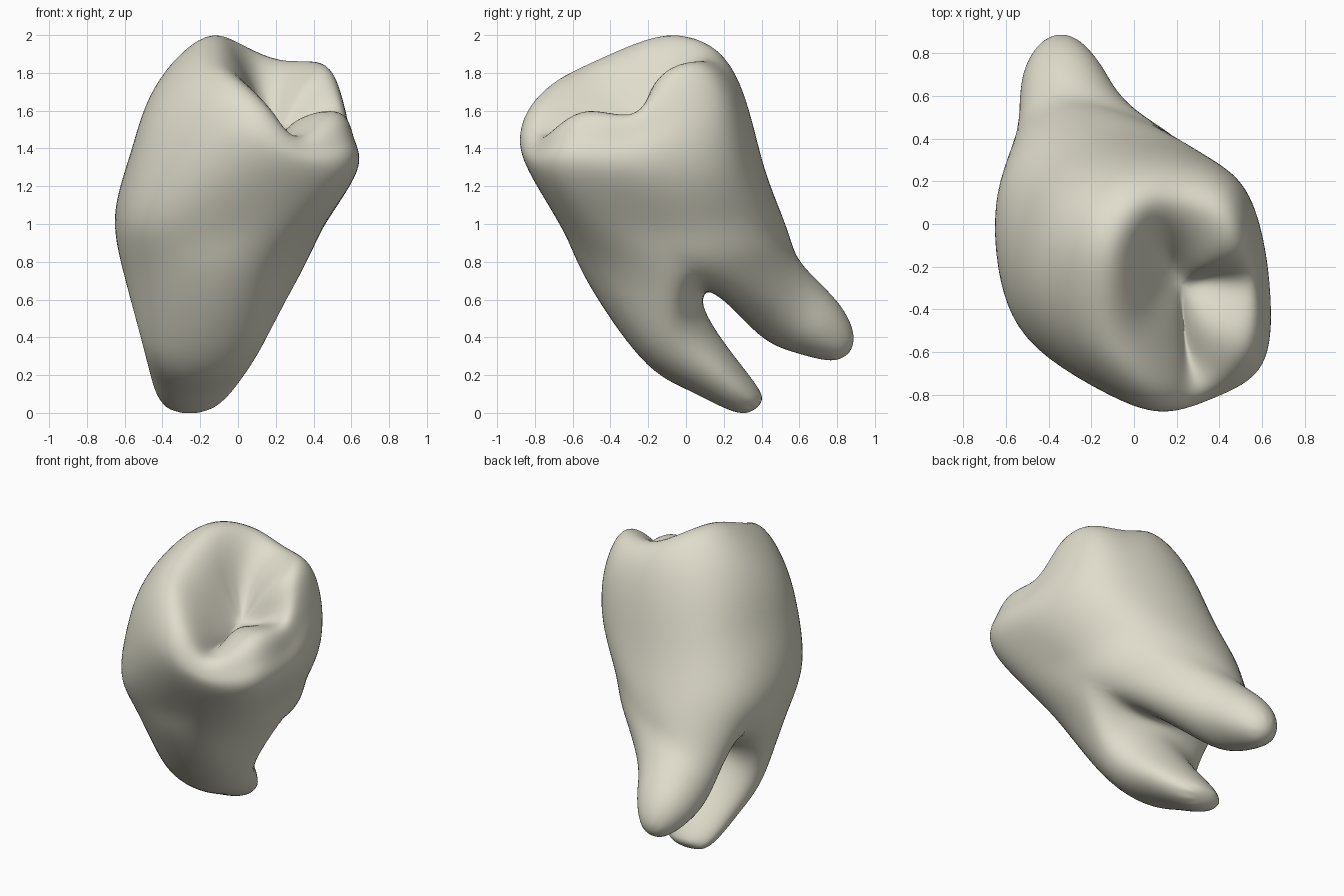
import bpy, bmesh, math
from mathutils import Vector

# Twelve-point rings, counter-clockwise seen from above, starting on the +x side
basin = [(.40,-.28,1.54),(.39,-.20,1.68),(.32,-.15,1.73),(.21,-.11,1.68),(.12,-.11,1.70),(.07,-.17,1.73),
         (.06,-.27,1.72),(.08,-.40,1.68),(.15,-.50,1.60),(.22,-.57,1.50),(.26,-.58,1.46),(.33,-.46,1.57)]
cusp_rim = [(.55,-.28,1.57),(.51,-.12,1.77),(.42,.05,1.86),(.22,.09,1.87),(.05,.08,1.94),(-.08,-.07,2.0),
            (-.13,-.25,1.97),(-.12,-.50,1.86),(.00,-.68,1.76),(.18,-.79,1.60),(.33,-.75,1.45),(.52,-.57,1.60)]
shoulder = [(.60,-.30,1.45),(.57,-.02,1.56),(.47,.19,1.65),(.25,.27,1.70),(-.02,.27,1.77),(-.28,.13,1.82),
            (-.42,-.15,1.76),(-.39,-.48,1.65),(-.16,-.74,1.58),(.10,-.88,1.48),(.36,-.81,1.37),(.585,-.63,1.45)]
bulge = [(.635,-.36,1.28),(.59,-.05,1.27),(.48,.21,1.30),(.25,.35,1.33),(-.08,.39,1.38),(-.40,.27,1.42),
         (-.54,-.08,1.44),(-.52,-.44,1.34),(-.28,-.71,1.29),(.08,-.82,1.26),(.38,-.77,1.24),(.585,-.65,1.27)]
neck = [(.44,-.22,.98),(.44,.03,.99),(.36,.25,1.04),(.17,.42,1.09),(-.15,.47,1.14),(-.46,.38,1.15),
        (-.63,.08,1.14),(-.61,-.33,1.04),(-.42,-.58,.98),(-.05,-.64,.96),(.22,-.60,.94),(.39,-.44,.95)]
root_trunk = [(.31,.05,.75),(.30,.24,.81),(.18,.42,.87),(-.03,.515,.92),(-.28,.55,.93),(-.50,.45,.92),
              (-.595,.20,.84),(-.60,-.14,.78),(-.47,-.39,.73),(-.16,-.53,.71),(.12,-.45,.68),(.28,-.20,.69)]

bm = bmesh.new()


def add(points):
    return [bm.verts.new(p) for p in points]


def bridge(a, b):
    for i in range(len(a)):
        j = (i + 1) % len(a)
        bm.faces.new((a[i], a[j], b[j], b[i]))


def cap(loop, point):
    v = bm.verts.new(point)
    for i in range(len(loop)):
        bm.faces.new((loop[i], loop[(i + 1) % len(loop)], v))


def root(loop, turn, normal, sections, tip):
    """Continue an eight-point loop down through elliptical sections to a tip."""
    n = Vector(normal).normalized()
    for x, y, z, a, b in sections:
        pts = []
        for deg in (-32, 12, 52, 90, 128, 168, 212, 270):
            t = math.radians(deg + turn)
            pts.append(Vector((x + a * math.cos(t), y, z)) + n * b * math.sin(t))
        nxt = add(pts)
        bridge(loop, nxt)
        loop = nxt
    cap(loop, tip)


# Crown and trunk
rings = [add(r) for r in (basin, cusp_rim, shoulder, bulge, neck, root_trunk)]
for a, b in zip(rings, rings[1:]):
    bridge(a, b)
cap(rings[0], (.22, -.28, 1.50))

# Two roots divided at the furcation
fork = bm.verts.new((-.15, .17, .62))
e = rings[-1]
root(e[0:7] + [fork], 0, (0, .62, .78),
     [(-.27, .51, .585, .265, .215), (-.325, .69, .455, .195, .175), (-.34, .815, .36, .11, .105)],
     (-.34, .865, .32))
root(e[6:] + [e[0], fork], 180, (0, .75, .66),
     [(-.18, -.07, .43, .34, .22), (-.215, .13, .22, .25, .15), (-.25, .32, .065, .155, .09)],
     (-.26, .375, .03))

bmesh.ops.recalc_face_normals(bm, faces=bm.faces)
mesh = bpy.data.meshes.new("molar_tooth")
bm.to_mesh(mesh)
bm.free()
tooth = bpy.data.objects.new("molar_tooth", mesh)
bpy.context.collection.objects.link(tooth)
ivory = bpy.data.materials.new("ivory")
ivory.diffuse_color = (.74, .72, .60, 1)
mesh.materials.append(ivory)
sub = tooth.modifiers.new("Smooth surface", 'SUBSURF')
sub.levels = sub.render_levels = 3

# Adjust the cage so the smooth surface passes through the section points
target = [v.co.copy() for v in mesh.vertices]
for _ in range(5):
    dg = bpy.context.evaluated_depsgraph_get()
    smooth = tooth.evaluated_get(dg).data
    now = [smooth.vertices[i].co.copy() for i in range(len(target))]
    for v, t, s in zip(mesh.vertices, target, now):
        v.co += (t - s) * 0.6
    mesh.update()
    tooth.update_tag()
    bpy.context.view_layer.update()

for p in mesh.polygons:
    p.use_smooth = True
